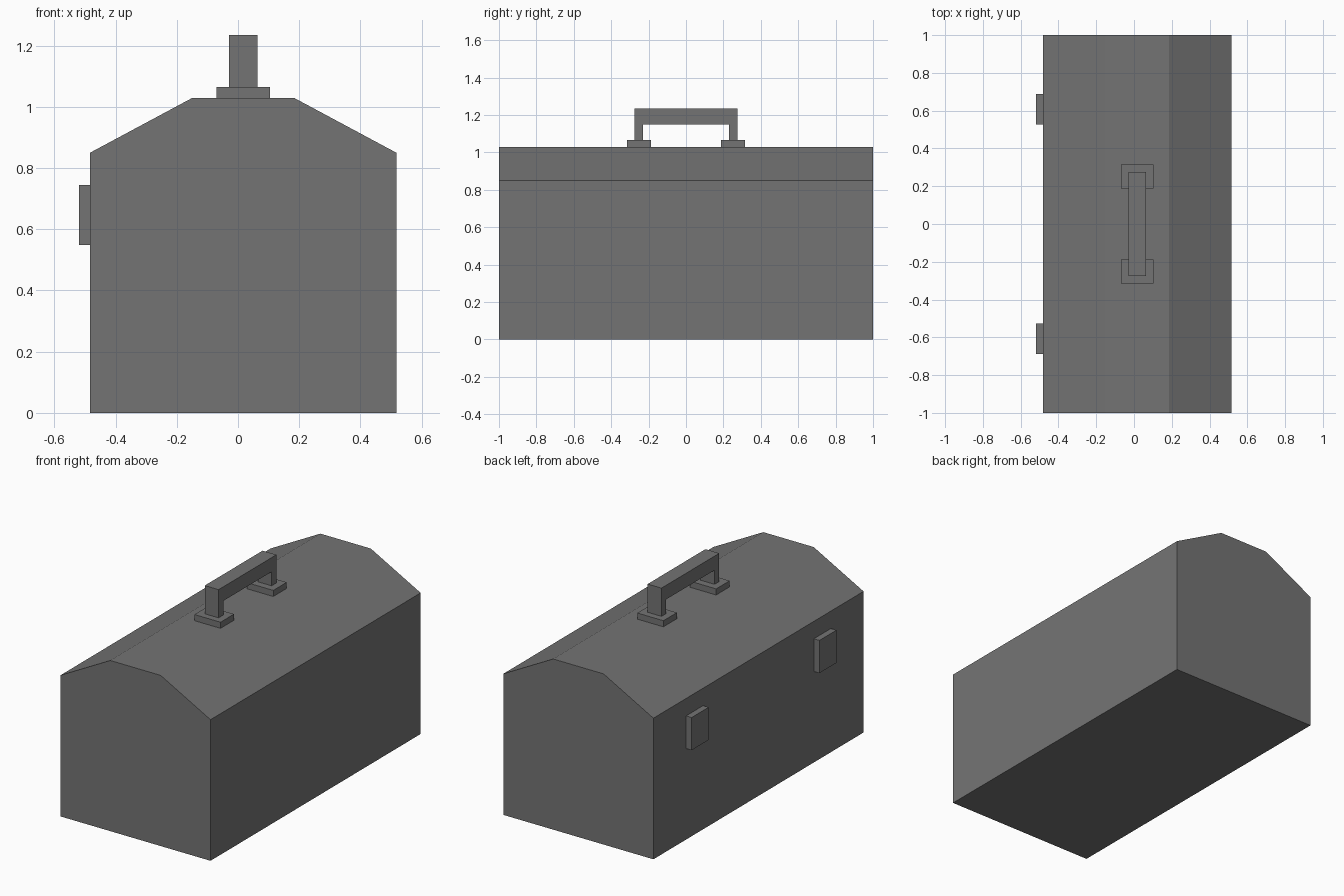
import bpy
import bmesh
from mathutils import Vector

if "Cube" in bpy.data.objects:
    bpy.data.objects.remove(bpy.data.objects["Cube"])

CX = 0.017  # centre line of case and handle

dark = bpy.data.materials.new("dark_grey")
dark.diffuse_color = (0.175, 0.175, 0.175, 1)
dark.use_nodes = True
dark.node_tree.nodes["Principled BSDF"].inputs["Base Color"].default_value = dark.diffuse_color


def prism(name, points, offset):
    """Extrude a closed outline of 3D points along offset."""
    bm = bmesh.new()
    face = bm.faces.new([bm.verts.new(p) for p in points])
    ext = bmesh.ops.extrude_face_region(bm, geom=[face], use_keep_orig=True)
    moved = [v for v in ext["geom"] if isinstance(v, bmesh.types.BMVert)]
    bmesh.ops.translate(bm, verts=moved, vec=Vector(offset))
    bmesh.ops.recalc_face_normals(bm, faces=bm.faces)
    mesh = bpy.data.meshes.new(name)
    bm.to_mesh(mesh)
    bm.free()
    mesh.materials.append(dark)
    obj = bpy.data.objects.new(name, mesh)
    bpy.context.collection.objects.link(obj)
    return obj


def box(name, x0, x1, y0, y1, z0, z1):
    return prism(name, [(x0, y0, z0), (x1, y0, z0), (x1, y1, z0), (x0, y1, z0)],
                 (0, 0, z1 - z0))


# Case with sloped lid
half = [(0.5, 0), (0.5, 0.85), (0.168, 1.028)]
outline = half + [(-x, z) for x, z in reversed(half)]
prism("case", [(CX + x, -1, z) for x, z in outline], (0, 2, 0))

# Handle: U-shaped outline seen from the side
half = [(0.275, 1.065), (0.275, 1.235)]
inner = [(0.23, 1.15), (0.23, 1.065)]
outline = (half + [(-y, z) for y, z in reversed(half)]
           + [(-y, z) for y, z in reversed(inner)] + inner)
prism("handle", [(CX - 0.046, y, z) for y, z in outline], (0.092, 0, 0))

# Handle mounts and front latches, one pair each
for side, s in (("left", -1), ("right", 1)):
    y = s * 0.251
    box("handle_mount_" + side, CX - 0.087, CX + 0.087, y - 0.064, y + 0.064, 1.028, 1.065)
    y = s * 0.608
    box("latch_" + side, -0.52, CX - 0.5, y - 0.081, y + 0.081, 0.548, 0.745)
